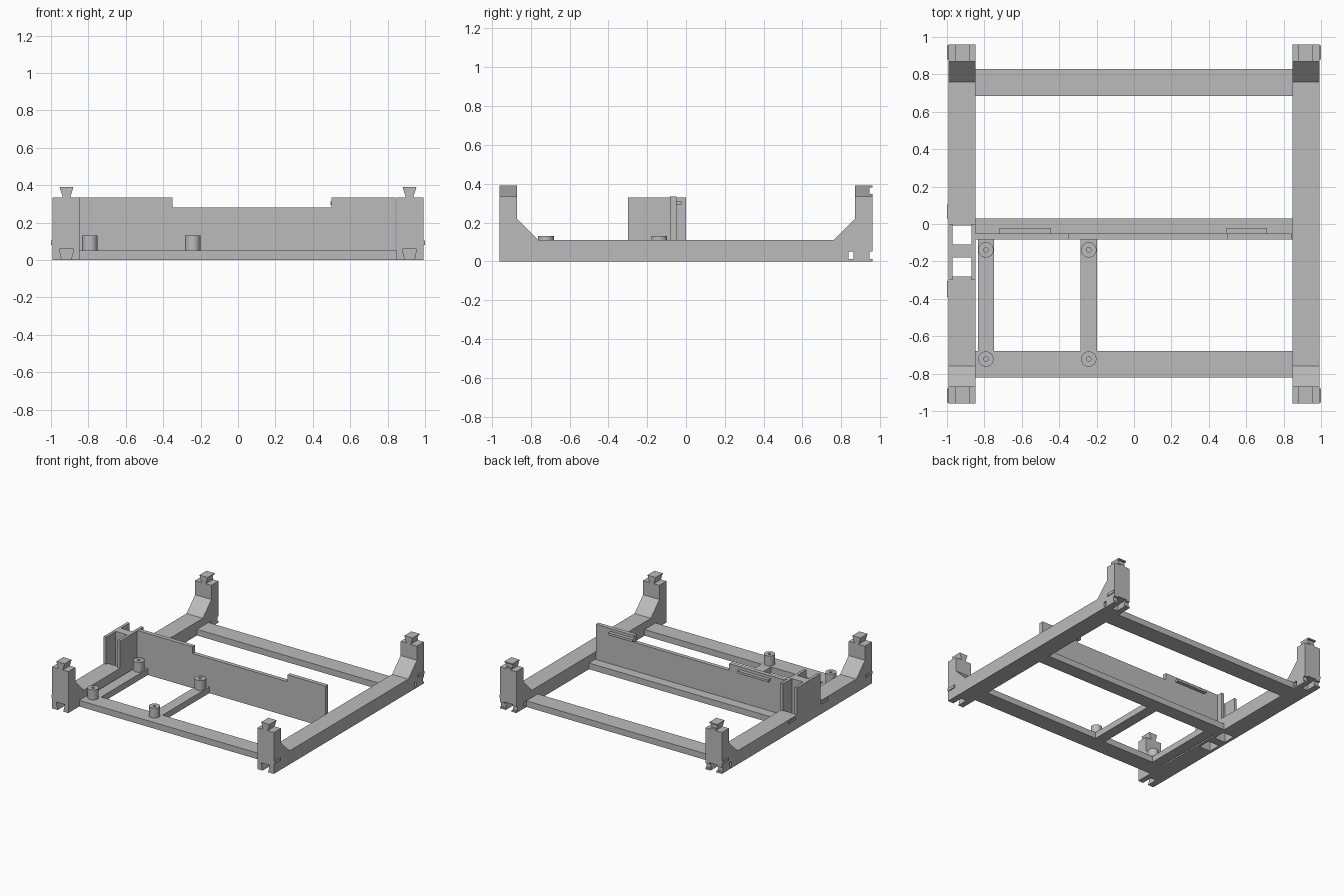
import bpy
import bmesh
from math import cos, sin, tau

if "Cube" in bpy.data.objects:
    bpy.data.objects.remove(bpy.data.objects["Cube"], do_unlink=True)

gray = bpy.data.materials.new("plain_gray")
gray.use_nodes = True
gray.diffuse_color = (0.5, 0.5, 0.5, 1)
gray.node_tree.nodes["Principled BSDF"].inputs["Base Color"].default_value = (0.5, 0.5, 0.5, 1)


def prism(name, outline, axis, start, end):
    """Extrude a 2D outline along an axis; outline uses the other two axes in order."""
    bm = bmesh.new()

    def point(p, d):
        c = list(p)
        c.insert("xyz".index(axis), d)
        return bm.verts.new(c)

    face = bm.faces.new([point(p, start) for p in outline])
    new = bmesh.ops.extrude_face_region(bm, geom=[face])["geom"]
    for v in new:
        if isinstance(v, bmesh.types.BMVert):
            v.co["xyz".index(axis)] = end
    bmesh.ops.recalc_face_normals(bm, faces=bm.faces)
    mesh = bpy.data.meshes.new(name)
    bm.to_mesh(mesh)
    bm.free()
    mesh.materials.append(gray)
    obj = bpy.data.objects.new(name, mesh)
    bpy.context.collection.objects.link(obj)
    return obj


def box(name, x, y, z):
    outline = [(x[0], y[0]), (x[1], y[0]), (x[1], y[1]), (x[0], y[1])]
    return prism(name, outline, "z", *z)


def disc(x, y, r, n=32):
    return [(x + r * cos(tau * i / n), y + r * sin(tau * i / n)) for i in range(n)]


def cut(obj, cutter):
    """Subtract the cutter, then discard it."""
    cutter.hide_render = True
    mod = obj.modifiers.new("cut", "BOOLEAN")
    mod.object = cutter
    mod.solver = "EXACT"
    bpy.context.view_layer.objects.active = obj
    bpy.ops.object.modifier_apply(modifier=mod.name)
    bpy.data.objects.remove(cutter, do_unlink=True)


def dovetail(x, low, high, narrow, wide):
    return [(x - narrow, low), (x + narrow, low), (x + wide, high), (x - wide, high)]


END, POST, FOOT = 0.96, 0.87, 0.76
INNER, OUTER, MID = 0.847, 0.993, 0.917
RAIL, TOP, BAR = 0.11, 0.335, 0.05

# Side rails with upright posts, stacking dovetails and matching sockets
half = [(FOOT, RAIL), (POST, 0.22), (POST, TOP), (END, TOP), (END, 0)]
profile = half + [(-y, z) for y, z in reversed(half)]
for side, s in (("right", -1), ("left", 1)):
    rail = prism(side + "_rail", profile, "x", s * INNER, s * OUTER)
    across = sorted((s * 0.8, s * 1.05))
    for e in (-1, 1):
        ends = sorted((e * POST, e * (END + 0.02)))
        cut(rail, prism("socket_cutter", dovetail(s * MID, -0.01, 0.06, 0.022, 0.039), "y", *ends))
    cut(rail, box("latch_cutter", across, (0.837, 0.862), (0.012, 0.05)))
    cut(rail, box("groove_cutter", across, (0.945, 1), (0.012, 0.05)))
    if s < 0:
        for y in ((-0.11, -0.008), (-0.28, -0.178)):
            cut(rail, box("port_cutter", (-0.97, -0.87), y, (-0.1, 0.2)))

    for end, e in (("front", -1), ("back", 1)):
        tail = prism(f"{side}_{end}_dovetail", dovetail(s * MID, TOP, 0.39, 0.02, 0.037),
                     "y", e * POST, e * END)
        if e > 0:
            cut(tail, box("lip_cutter", across, (0.945, 1), (0.347, 0.38)))
        # Small raised keys on the outer face of each post
        box(f"{side}_{end}_key", sorted((s * 0.98, s)),
            sorted((e * 0.88, e * 0.955)), (0.08, 0.103))

# Keys beside the connector column
for i, y in enumerate(((0.03, 0.105), (-0.39, -0.305))):
    box(f"column_key_{i}", (-1, -0.98), y, (0.08, 0.103))

# H-shaped connector column on the right rail
box("column_outer_wall", (-OUTER, -0.97), (-0.3, 0), (RAIL, 0.33))
box("column_inner_wall", (-0.87, -INNER), (-0.3, 0), (RAIL, 0.33))
box("column_web", (-0.97, -0.87), (-0.178, -0.11), (RAIL, 0.33))

# Cross bars
for name, y in (("front", (-0.82, -0.68)), ("middle", (-0.083, 0.03)), ("back", (0.685, 0.83))):
    box(name + "_cross_bar", (-INNER, INNER), y, (0, BAR))

# Upright divider with a lowered centre
step = [(-INNER, BAR), (0.842, BAR), (0.842, TOP), (0.5, TOP), (0.5, 0.28),
        (-0.35, 0.28), (-0.35, TOP), (-INNER, TOP)]
prism("divider", step, "y", -0.083, -0.05)
for name, x in (("right", (-0.72, -0.445)), ("left", (0.495, 0.71))):
    box(name + "_divider_ledge", x, (-0.05, -0.022), (0.293, 0.312))

# Board supports with hollow standoffs
for name, x in (("outer", -0.792), ("inner", -0.242)):
    box(name + "_support_bar", (x - 0.043, x + 0.043), (-0.68, -0.083), (0, BAR))
    for end, y in (("front", -0.722), ("back", -0.138)):
        post = prism(f"{name}_{end}_standoff", disc(x, y, 0.041), "z", BAR, 0.13)
        cut(post, prism("screw_cutter", disc(x, y, 0.012), "z", 0.06, 0.2))
        bpy.ops.object.select_all(action="DESELECT")
        post.select_set(True)
        bpy.context.view_layer.objects.active = post
        bpy.ops.object.shade_smooth_by_angle()
